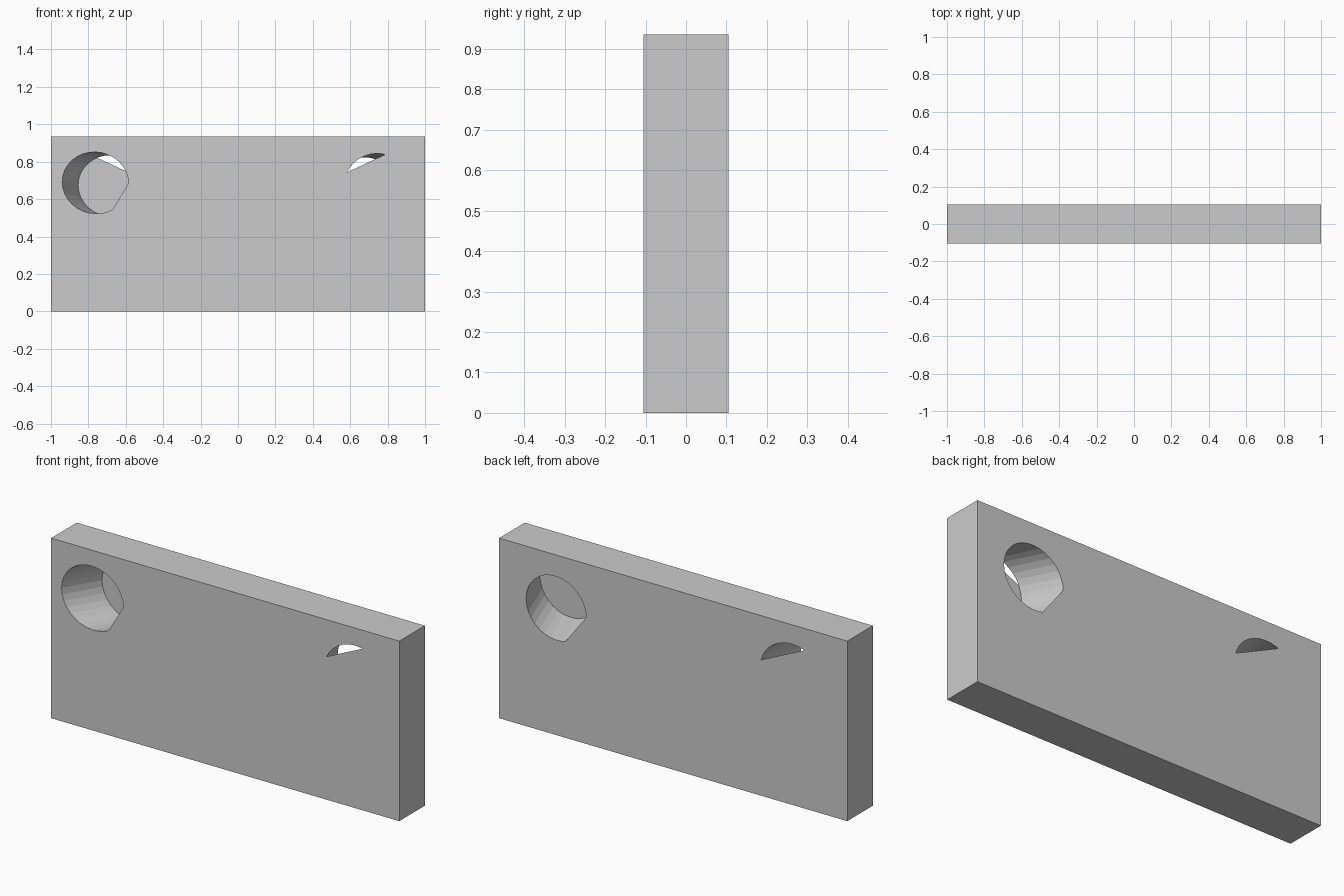
import bpy, bmesh, math
from mathutils import Vector
from mathutils.geometry import tessellate_polygon

if "Cube" in bpy.data.objects:
    bpy.data.objects.remove(bpy.data.objects["Cube"])

H, T, R, N = 0.935, 0.105, 0.1645, 32


def ring(center, axis, y):
    """Section of a slanted round bore with the plane at this y."""
    a = axis.normalized()
    u = a.cross(Vector((0, 0, 1))).normalized()
    v = u.cross(a)
    pts = []
    for i in range(N):
        t = 2 * math.pi * i / N
        p = R * (math.cos(t) * u + math.sin(t) * v)
        p -= a * (p.y / a.y)
        pts.append(Vector((center[0] + p.x, y, center[1] + p.z)))
    return pts


def clip(pts, p, q, keep):
    """Keep the part of a ring on the same side of line p-q as point keep."""
    def side(x, z):
        return (q[0] - p[0]) * (z - p[1]) - (q[1] - p[1]) * (x - p[0])
    s = 1 if side(*keep) > 0 else -1
    out = []
    for a, b in zip(pts, pts[1:] + pts[:1]):
        da, db = s * side(a.x, a.z), s * side(b.x, b.z)
        if da >= 0:
            out.append(a)
        if da * db < 0:
            out.append(a.lerp(b, da / (da - db)))
    return out


bm = bmesh.new()


def face(pts, normal):
    vs = [bm.verts.new(p) for p in pts]
    f = bm.faces.new(vs)
    f.normal_update()
    if f.normal.dot(normal) < 0:
        f.normal_flip()


def bore(front, back):
    """Slanted tube wall; returns its front and back rims."""
    axis = Vector((back[0] - front[0], 2 * T, back[1] - front[1]))
    a, b = ring(front, axis, -T), ring(back, axis, T)
    mid = Vector(((front[0] + back[0]) / 2, 0, (front[1] + back[1]) / 2))
    for i in range(N):
        j = (i + 1) % N
        quad = [a[i], a[j], b[j], b[i]]
        face(quad, mid - sum(quad, Vector()) / 4)
    return a, b


# Bores: each has one wide mouth and one mostly covered mouth
lf, lb = bore((-0.7625, 0.687), (-0.677, 0.67))
rf, rb = bore((0.74, 0.679), (0.6725, 0.658))
front_holes = [clip(lf, (-0.586, 0.684), (-0.673, 0.54), (-0.76, 0.69)),
               clip(rf, (0.572, 0.738), (0.784, 0.837), (0.7, 0.9))]
back_holes = [clip(lb, (-0.517, 0.711), (-0.753, 0.821), (-0.6, 0.9)),
              clip(rb, (0.50, 0.6565), (0.6207, 0.4986), (0.67, 0.66))]

# Front and back faces with their openings
for y, holes in ((-T, front_holes), (T, back_holes)):
    outer = [Vector((x, y, z)) for x, z in ((-1, 0), (1, 0), (1, H), (-1, H))]
    loops = [outer] + holes
    flat = [p for loop in loops for p in loop]
    plan = [[Vector((p.x, p.z, 0)) for p in loop] for loop in loops]
    for tri in tessellate_polygon(plan):
        pts = [flat[i] for i in tri]
        if (pts[1] - pts[0]).cross(pts[2] - pts[0]).length > 1e-9:
            face(pts, Vector((0, y, 0)))

# Plate rim
corners = [(-1, 0), (1, 0), (1, H), (-1, H)]
for (x0, z0), (x1, z1) in zip(corners, corners[1:] + corners[:1]):
    out = Vector(((x0 + x1) / 2, 0, (z0 + z1) / 2 - H / 2))
    face([Vector(p) for p in ((x0, -T, z0), (x1, -T, z1),
                              (x1, T, z1), (x0, T, z0))], out)

bmesh.ops.remove_doubles(bm, verts=bm.verts, dist=1e-5)
mesh = bpy.data.meshes.new("drilled_plate")
bm.to_mesh(mesh)
bm.free()
bpy.context.collection.objects.link(bpy.data.objects.new("drilled_plate", mesh))
